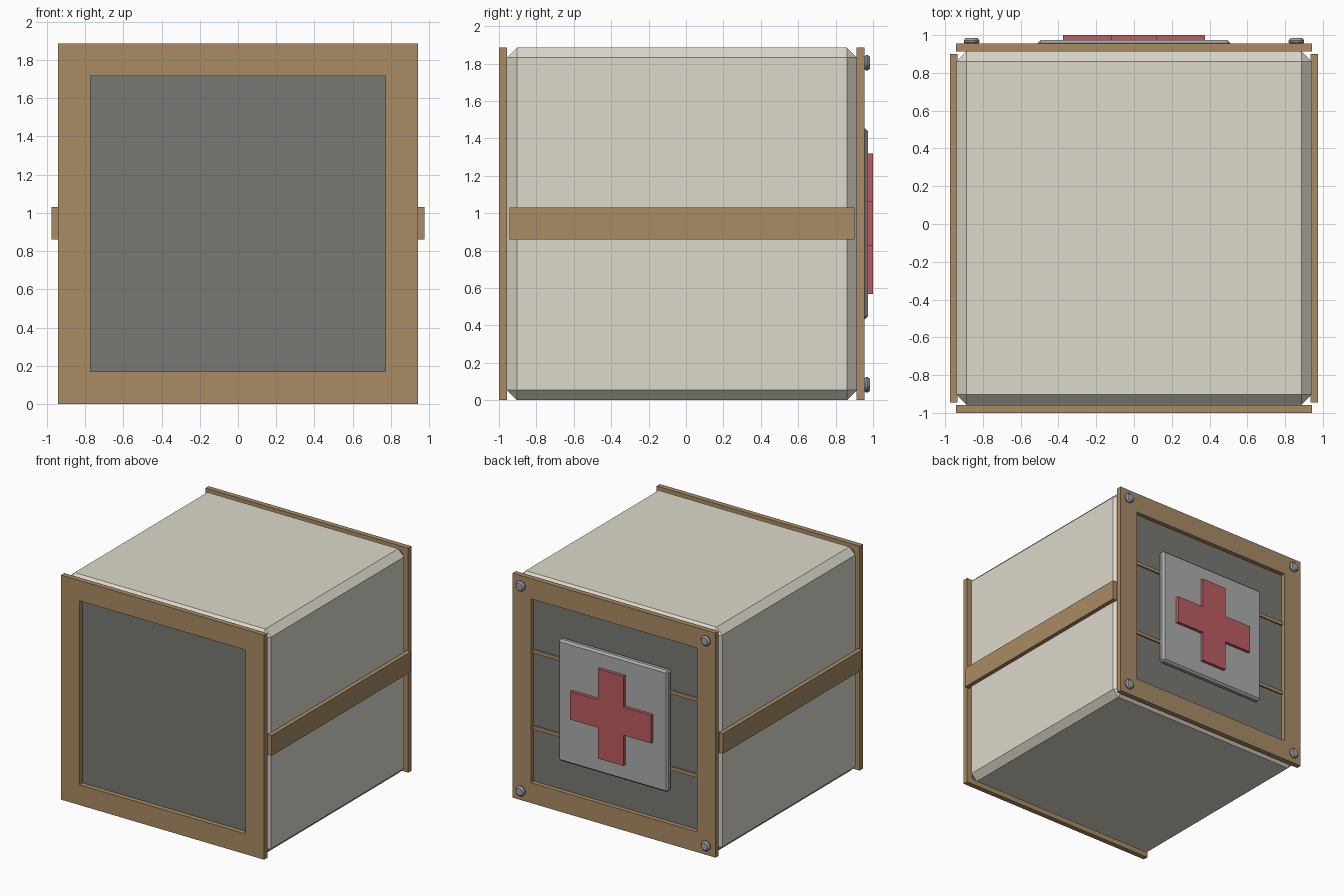
import bpy, bmesh, math

if "Cube" in bpy.data.objects:
    bpy.data.objects.remove(bpy.data.objects["Cube"])

H, MID = 1.885, 0.943


def material(name, rgb):
    m = bpy.data.materials.new(name)
    m.diffuse_color = (*rgb, 1)
    m.use_nodes = True
    m.node_tree.nodes["Principled BSDF"].inputs["Base Color"].default_value = m.diffuse_color
    return m


CANVAS = material("cream", (0.72, 0.69, 0.60))
WOOD = material("wood", (0.40, 0.26, 0.13))
DARK = material("dark_grey", (0.19, 0.19, 0.175))
RED = material("red", (0.50, 0.11, 0.12))
PLATE = material("light_grey", (0.42, 0.42, 0.42))
METAL = material("metal", (0.35, 0.36, 0.39))


def finish(ob, mat, bevel=0):
    ob.data.materials.append(mat)
    if bevel:
        mod = ob.modifiers.new("bevel", 'BEVEL')
        mod.width, mod.segments = bevel, 1
    return ob


def box(name, x, y, z, mat, bevel=0):
    bpy.ops.mesh.primitive_cube_add(size=1, location=[sum(r) / 2 for r in (x, y, z)])
    ob = bpy.context.object
    ob.name = name
    for v in ob.data.vertices:
        v.co = [c * (r[1] - r[0]) for c, r in zip(v.co, (x, y, z))]
    return finish(ob, mat, bevel)


def mesh_object(name, bm, mat):
    bmesh.ops.recalc_face_normals(bm, faces=bm.faces)
    me = bpy.data.meshes.new(name)
    bm.to_mesh(me)
    bm.free()
    ob = bpy.data.objects.new(name, me)
    bpy.context.collection.objects.link(ob)
    return finish(ob, mat)


def extrude_y(bm, faces, depth):
    geo = bmesh.ops.extrude_face_region(bm, geom=faces)["geom"]
    verts = [g for g in geo if isinstance(g, bmesh.types.BMVert)]
    bmesh.ops.translate(bm, verts=verts, vec=(0, depth, 0))


def square_frame(name, y0, y1, outer, inner):
    bm = bmesh.new()
    corners = [(-1, -1), (1, -1), (1, 1), (-1, 1)]
    o, i = [[bm.verts.new((sx * r, y0, MID + sz * r)) for sx, sz in corners]
            for r in (outer, inner)]
    faces = [bm.faces.new((o[k], o[(k + 1) % 4], i[(k + 1) % 4], i[k])) for k in range(4)]
    extrude_y(bm, faces, y1 - y0)
    return mesh_object(name, bm, WOOD)


# Chamfered crate body
box("crate_body", (-0.94, 0.94), (-0.957, 0.915), (0, H), CANVAS, 0.054)

# End frames with recessed dark panels
square_frame("front_frame", -1.0, -0.957, 0.9425, 0.772)
square_frame("back_frame", 0.912, 0.955, 0.9425, 0.772)
box("front_panel", (-0.78, 0.78), (-0.96, -0.94), (0.165, 1.72), DARK)
box("back_panel", (-0.78, 0.78), (0.9, 0.918), (0.165, 1.72), DARK)

# Thin slats across the back recess
for n, z in enumerate((0.625, 1.265)):
    box(f"back_slat_{n}", (-0.772, 0.772), (0.91, 0.93), (z - 0.015, z + 0.015), WOOD)

# Side straps
for side, x in (("left", (-0.975, -0.935)), ("right", (0.935, 0.975))):
    box(f"{side}_strap", x, (-0.945, 0.9), (0.86, 1.03), WOOD)

# Sign plate and raised cross on the back
box("sign_plate", (-0.51, 0.51), (0.915, 0.974), (MID - 0.51, MID + 0.51), PLATE, 0.016)
bm = bmesh.new()
a, b = 0.376, 0.118
quarter = [(a, -b), (a, b), (b, b)]
pts = []
for k in range(4):
    c, s = round(math.cos(k * math.pi / 2)), round(math.sin(k * math.pi / 2))
    pts += [(x * c - z * s, x * s + z * c) for x, z in quarter]
face = bm.faces.new([bm.verts.new((x, 0.968, MID + z)) for x, z in pts])
extrude_y(bm, [face], 0.032)
mesh_object("raised_cross", bm, RED)

# Corner bolts on the back frame
for sx in (-1, 1):
    for sz in (-1, 1):
        bpy.ops.mesh.primitive_cylinder_add(
            vertices=8, radius=0.046, depth=0.035,
            location=(sx * 0.86, 0.967, MID + sz * 0.861), rotation=(math.pi / 2, 0, 0))
        bpy.context.object.name = "corner_bolt"
        finish(bpy.context.object, METAL, 0.013)
